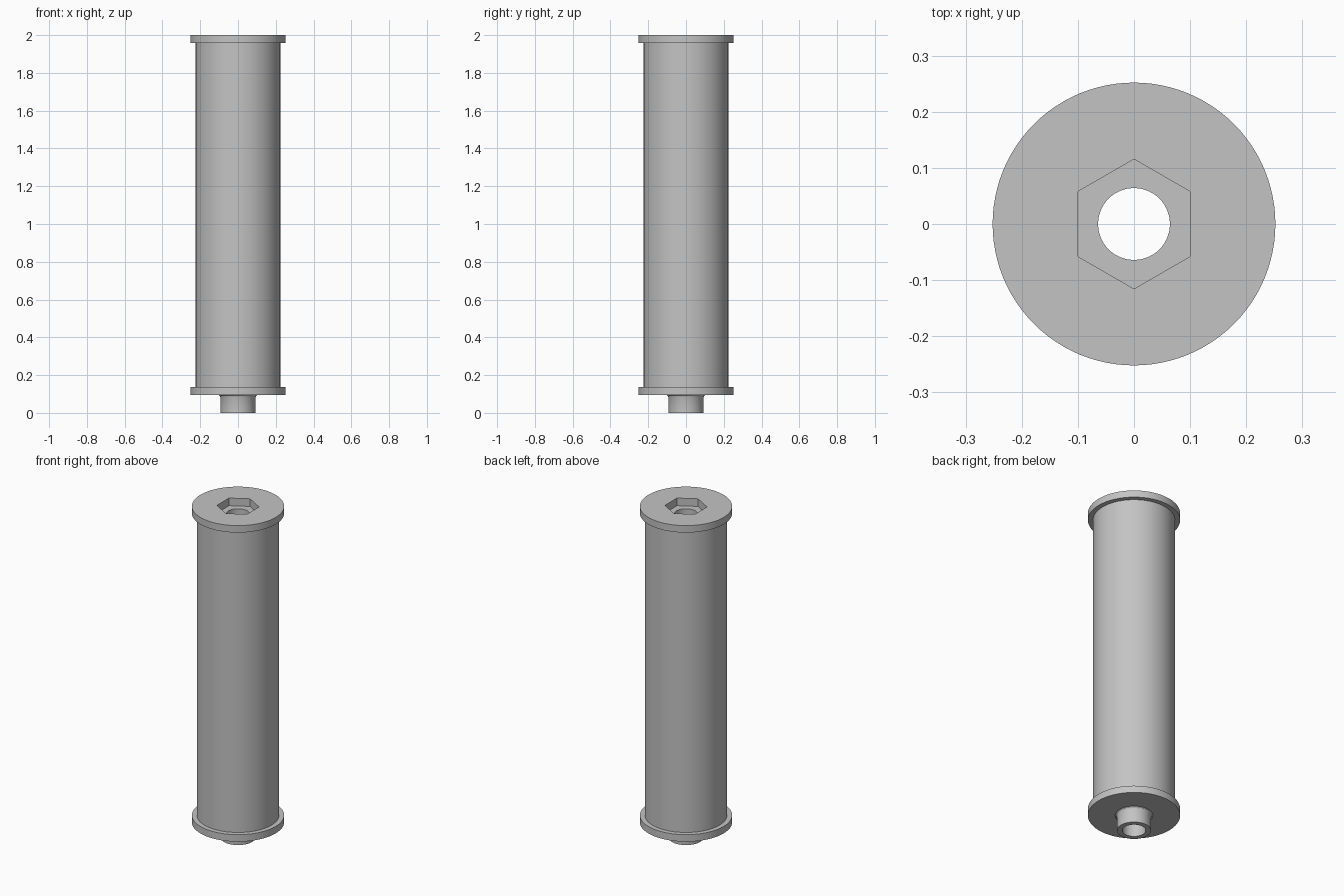
import bpy, bmesh
from math import cos, sin, pi, radians

cube = bpy.data.objects.get("Cube")
if cube:
    bpy.data.objects.remove(cube, do_unlink=True)

# Main sizes
BORE, SPIGOT, TUBE, FLANGE = 0.064, 0.093, 0.224, 0.252
FLANGE_BASE, FLANGE_THICK, HEIGHT = 0.095, 0.042, 2.0
HEX_APOTHEM, HEX_DEPTH = 0.1, 0.046
SIDES = 96

grey = bpy.data.materials.new("plain grey")
grey.use_nodes = True
colour = (0.55, 0.55, 0.55, 1)
grey.diffuse_color = colour
grey.node_tree.nodes["Principled BSDF"].inputs["Base Color"].default_value = colour


def make_object(name, bm):
    bmesh.ops.recalc_face_normals(bm, faces=bm.faces)
    mesh = bpy.data.meshes.new(name)
    bm.to_mesh(mesh)
    bm.free()
    mesh.materials.append(grey)
    obj = bpy.data.objects.new(name, mesh)
    bpy.context.collection.objects.link(obj)
    return obj


def lathe(name, profile):
    """Turn a closed (radius, z) profile about the z axis."""
    bm = bmesh.new()
    rings = [[bm.verts.new((r * cos(2 * pi * i / SIDES), r * sin(2 * pi * i / SIDES), z))
              for i in range(SIDES)] for r, z in profile]
    for k, ring in enumerate(rings):
        nxt = rings[(k + 1) % len(rings)]
        for i in range(SIDES):
            j = (i + 1) % SIDES
            bm.faces.new((ring[i], ring[j], nxt[j], nxt[i]))
    return make_object(name, bm)


# Spool: spigot with flared root, lower flange, tube, upper flange, through bore
body = lathe("flanged_roller", [
    (BORE, 0), (SPIGOT, 0), (SPIGOT, FLANGE_BASE - 0.012),
    (SPIGOT + 0.003, FLANGE_BASE - 0.005), (SPIGOT + 0.01, FLANGE_BASE),
    (FLANGE, FLANGE_BASE), (FLANGE, FLANGE_BASE + FLANGE_THICK),
    (TUBE, FLANGE_BASE + FLANGE_THICK), (TUBE, HEIGHT - FLANGE_THICK),
    (FLANGE, HEIGHT - FLANGE_THICK), (FLANGE, HEIGHT), (BORE, HEIGHT)])

# Hexagonal socket cutter, corners towards front and back
bm = bmesh.new()
radius = HEX_APOTHEM / cos(pi / 6)
base = bm.faces.new([bm.verts.new((radius * sin(i * pi / 3), radius * cos(i * pi / 3),
                                   HEIGHT - HEX_DEPTH)) for i in range(6)])
top = bmesh.ops.extrude_face_region(bm, geom=[base])
bmesh.ops.translate(bm, vec=(0, 0, 2 * HEX_DEPTH),
                    verts=[v for v in top["geom"] if isinstance(v, bmesh.types.BMVert)])
cutter = make_object("hex_socket_cutter", bm)
cutter.hide_render = True

# Cut the socket and drop the cutter
cut = body.modifiers.new("hex_socket", "BOOLEAN")
cut.operation = "DIFFERENCE"
cut.solver = "EXACT"
cut.object = cutter
bpy.ops.object.select_all(action="DESELECT")
body.select_set(True)
bpy.context.view_layer.objects.active = body
bpy.ops.object.modifier_apply(modifier=cut.name)
bpy.data.objects.remove(cutter, do_unlink=True)

bpy.ops.object.shade_smooth_by_angle(angle=radians(30))
